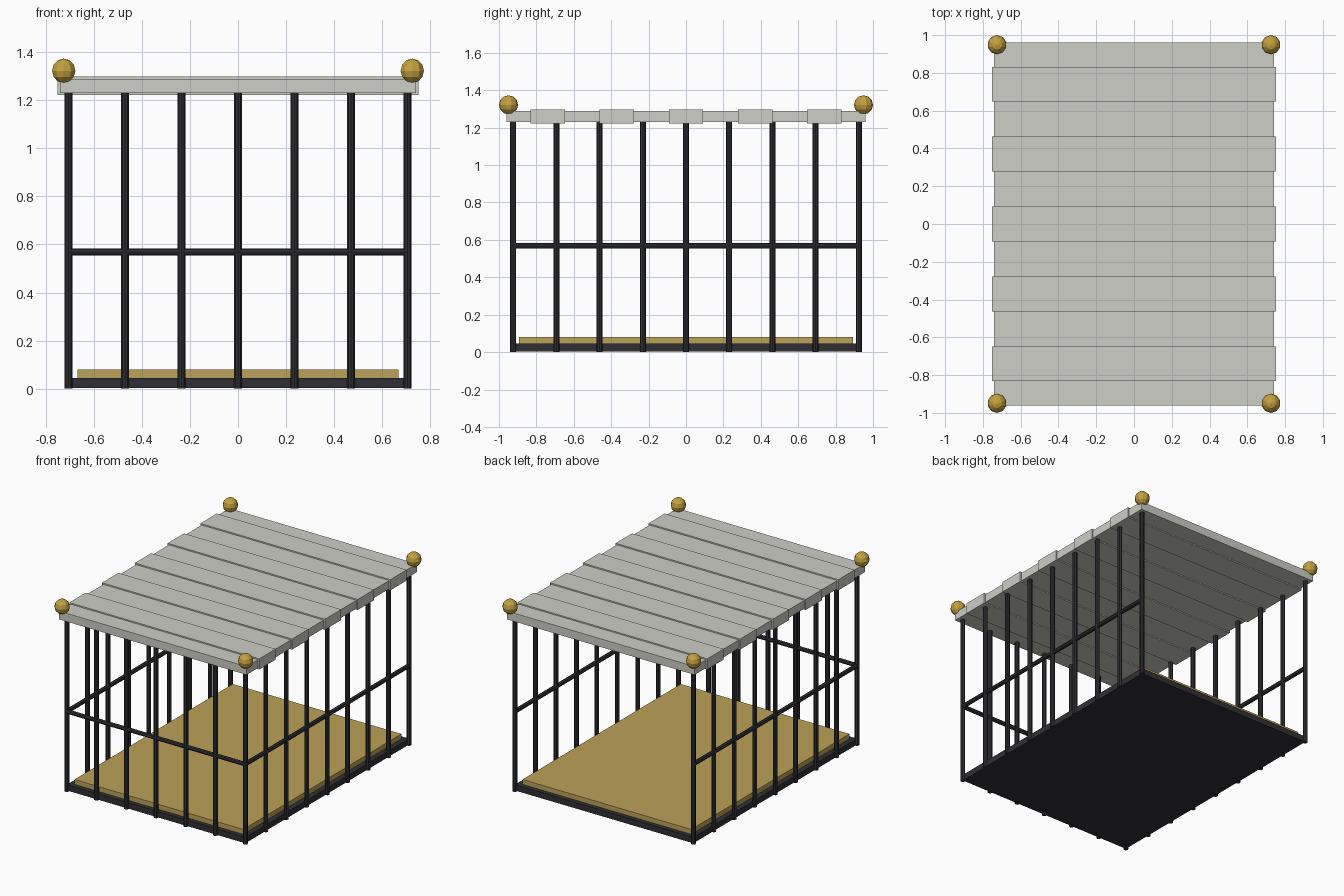
import bpy
from math import pi

if "Cube" in bpy.data.objects:
    bpy.data.objects.remove(bpy.data.objects["Cube"])

X, Y = 0.705, 0.924      # bar lines of the cage walls
TOP, RAIL_Z = 1.235, 0.568


def material(name, color):
    m = bpy.data.materials.new(name)
    m.diffuse_color = (*color, 1)
    m.use_nodes = True
    m.node_tree.nodes["Principled BSDF"].inputs["Base Color"].default_value = m.diffuse_color
    return m


iron = material("dark_iron", (0.03, 0.03, 0.035))
cloth = material("straw", (0.50, 0.36, 0.10))
canvas = material("pale_roof", (0.62, 0.62, 0.57))
gold = material("gold", (0.55, 0.36, 0.05))


def finish(name, mat):
    o = bpy.context.object
    o.name = name
    o.data.materials.append(mat)
    return o


def box(name, sx, sy, z0, z1, mat, y=0):
    bpy.ops.mesh.primitive_cube_add(size=1, location=(0, y, (z0 + z1) / 2))
    o = finish(name, mat)
    o.scale = (sx, sy, z1 - z0)
    return o


def rod(name, loc, length, rot=(0, 0, 0), r=0.016):
    bpy.ops.mesh.primitive_cylinder_add(vertices=8, radius=r, depth=length,
                                        location=loc, rotation=rot)
    return finish(name, iron)


# Floor slab and bedding
box("base", 2 * X, 2 * Y, 0.003, 0.045, iron)
box("floor_mat", 1.334, 1.786, 0.04, 0.08, cloth)

# Side walls with corner bars and rails
for side, s in (("left", -1), ("right", 1)):
    for i in range(9):
        rod(f"{side}_bar", (s * X, -Y + i * Y / 4, TOP / 2), TOP)
    rod(f"{side}_rail", (s * X, 0, RAIL_Z), 2 * Y, (pi / 2, 0, 0), 0.015)

# Front wall; the back stays open
for i in range(1, 6):
    rod("front_bar", (-X + i * X / 3, -Y, TOP / 2), TOP)
rod("front_rail", (0, -Y, RAIL_Z), 2 * X, (0, pi / 2, 0), 0.015)

# Roof panel with five raised bands
box("roof", 1.482, 1.922, 1.23, 1.289, canvas)
for i in range(-2, 3):
    box("roof_band", 1.502, 0.184, 1.222, 1.298, canvas, i * 0.37)

# Corner knobs
for sx in (-1, 1):
    for sy in (-1, 1):
        bpy.ops.mesh.primitive_uv_sphere_add(segments=10, ring_count=6, radius=0.051,
                                             location=(sx * 0.725, sy * 0.949, 1.322))
        finish("corner_knob", gold)
